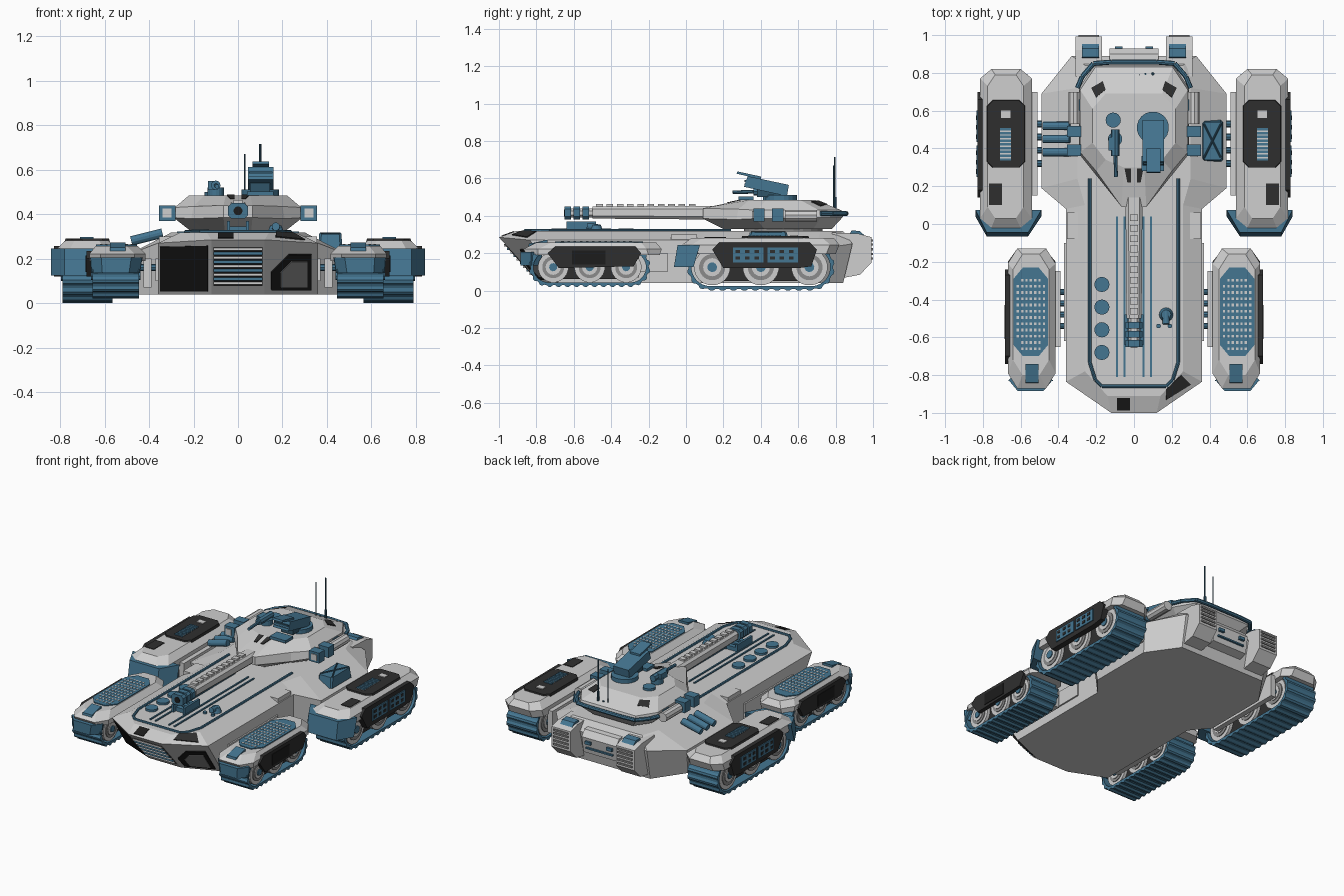
import bpy, bmesh, math
from mathutils import Vector as V
from mathutils.bvhtree import BVHTree

if "Cube" in bpy.data.objects:
    bpy.data.objects.remove(bpy.data.objects["Cube"])


def material(name, r, g, b):
    m = bpy.data.materials.new(name)
    m.diffuse_color = (r, g, b, 1)
    m.use_nodes = True
    m.node_tree.nodes["Principled BSDF"].inputs["Base Color"].default_value = m.diffuse_color
    return m


LIGHT = material("light grey", .62, .62, .62)
MID = material("mid grey", .26, .26, .26)
DARK = material("charcoal", .028, .028, .028)
BLACK = material("black", .012, .012, .012)
BLUE = material("steel blue", .058, .18, .285)
NAVY = material("deep blue", .03, .09, .14)


# Every primitive is a list of rings that is skinned and capped
def part(name, mat, prims, both=False):
    for s in ((1, -1) if both else (1,)):
        bm = bmesh.new()
        for rings in prims:
            vs = [[bm.verts.new((p[0] * s, p[1], p[2])) for p in r] for r in rings]
            n = len(vs[0])
            for a, b in zip(vs, vs[1:]):
                for i in range(n):
                    bm.faces.new((a[i], a[(i + 1) % n], b[(i + 1) % n], b[i]))
            if rings[0] is not rings[-1]:
                bm.faces.new(vs[0])
                bm.faces.new(vs[-1])
            else:
                bmesh.ops.remove_doubles(bm, verts=vs[0] + vs[-1], dist=1e-6)
        bmesh.ops.recalc_face_normals(bm, faces=bm.faces)
        me = bpy.data.meshes.new(name)
        bm.to_mesh(me)
        bm.free()
        me.materials.append(mat)
        ob = bpy.data.objects.new(name + (("_right" if s > 0 else "_left") if both else ""), me)
        bpy.context.collection.objects.link(ob)
    return ob


def octo(x0, x1, y0, y1, cx, cy, z):
    return [(x0 + cx, y0, z), (x1 - cx, y0, z), (x1, y0 + cy, z), (x1, y1 - cy, z),
            (x1 - cx, y1, z), (x0 + cx, y1, z), (x0, y1 - cy, z), (x0, y0 + cy, z)]


def box(x0, x1, y0, y1, z0, z1):
    return [[(x0, y0, z), (x1, y0, z), (x1, y1, z), (x0, y1, z)] for z in (z0, z1)]


def prof(x0, x1, pts):
    return [[(x, y, z) for y, z in pts] for x in (x0, x1)]


def cyl(p, q, r, n=16, r2=None):
    p, q = V(p), V(q)
    d = (q - p).normalized()
    u = d.orthogonal().normalized()
    w = d.cross(u)
    return [[c + (u * math.cos(2 * math.pi * i / n) + w * math.sin(2 * math.pi * i / n)) * k for i in range(n)]
            for c, k in ((p, r), (q, r2 or r))]


def tube(pts, r):
    return [cyl(a, b, r, 8) for a, b in zip(pts, pts[1:])]


def sym(pts):
    return list(pts) + [(-x, y, z) for x, y, z in reversed(pts)]


def decal(name, target, mat, pts, d, up=.004):
    me = target.data
    tree = BVHTree.FromPolygons([v.co for v in me.vertices], [list(p.vertices) for p in me.polygons])
    lo, hi = [], []
    for p in pts:
        loc, nor, _, _ = tree.ray_cast(V(p) - V(d) * 3, V(d))
        if loc is None:
            return
        lo.append(loc - nor * .002)
        hi.append(loc + nor * up)
    part(name, mat, [[lo, hi]])


# Hull: three stacked outlines, undercut nose and wide rear sponsons
low = [(.12, -.78, .04), (.36, -.68, .04), (.36, .08, .04), (.46, .2, .04), (.46, .64, .04), (.32, .84, .04)]
mid = [(.12, -1, .285), (.36, -.835, .27), (.36, .08, .27), (.49, .19, .22), (.49, .69, .22), (.33, .89, .25)]
top = [(.14, -.91, .318), (.26, -.78, .318), (.26, .1, .318), (.3, .24, .318), (.3, .72, .318), (.26, .84, .318)]
hull = part("hull", LIGHT, [[sym(low), sym(mid), sym(top)]])

# Nose panels and grille
DN, FW = (0, 0, -1), (0, 1, 0)
decal("nose_black_panel", hull, BLACK, [(-.35, 0, .055), (-.135, 0, .055), (-.135, 0, .26), (-.35, 0, .255)], FW)
decal("nose_hatch", hull, BLACK, [(.15, 0, .06), (.33, 0, .06), (.33, 0, .22), (.23, 0, .22), (.15, 0, .14)], FW)
decal("nose_hatch_core", hull, MID, [(.19, 0, .075), (.31, 0, .075), (.31, 0, .19), (.24, 0, .19), (.19, 0, .14)], FW, .007)
decal("nose_grille_back", hull, DARK, [(-.11, 0, .08), (.11, 0, .08), (.11, 0, .25), (-.11, 0, .25)], FW)
for k, m in ((0, LIGHT), (1, BLUE)):
    bars = []
    for i in range(k, 9, 2):
        z = .09 + i * .019
        y = -.78 - (z - .04) * .22 / .245
        bars.append(box(-.11, .11, y - .012, y + .02, z - .006, z + .006))
    part("nose_grille_bars", m, bars)
decal("nose_patch_centre", hull, BLACK, [(-.09, -.985, 0), (-.02, -.985, 0), (-.02, -.92, 0), (-.09, -.92, 0)], DN)
decal("nose_patch_side", hull, DARK, [(.17, -.93, 0), (.30, -.85, 0), (.25, -.80, 0), (.17, -.875, 0)], DN)

# Deck fittings
part("deck_rim", BLUE, tube(sym([(.17, -.86, .32), (.205, -.825, .32), (.235, -.73, .32), (.235, .24, .32)][::-1]), .009))
part("deck_ribs", BLUE, [box(x - .005, x + .005, -.81, .04, .315, .325) for x in (-.09, -.05, .05, .09)])
part("deck_hatches", BLUE, [cyl((-.17, y, .31), (-.17, y, .332), .04) for y in (-.32, -.44, -.56, -.68)])
part("deck_periscope", BLUE, [cyl((.17, -.48, .31), (.17, -.48, .35), .04, 16, .025),
                              cyl((.17, -.53, .345), (.17, -.46, .335), .018),
                              cyl((.13, -.54, .31), (.13, -.54, .33), .012), cyl((.19, -.54, .31), (.19, -.54, .33), .012)])
part("gun_travel_lock", BLUE, [box(-.045, .045, y - .015, y + .015, .315, .345) for y in (-.5, -.55, -.6)]
     + [box(-.05, -.035, -.64, -.48, .315, .37), box(.035, .05, -.64, -.48, .315, .37)])
part("hull_side_pads", LIGHT, [box(.29, .355, -.08, .06, .26, .3), box(.33, .37, -.62, -.1, .1, .2)], True)
part("deck_cooler", BLUE, [[octo(.36, .47, .33, .55, .01, .01, .24), octo(.365, .465, .34, .54, .01, .01, .31)]])
part("deck_cooler_ribs", NAVY, [tube([(.37, .35, .312), (.46, .53, .312)], .005)[0], tube([(.46, .35, .312), (.37, .53, .312)], .005)[0]])
part("exhaust_pipes", BLUE, [cyl((-.34, y, .315), (-.48, y, .28), .022, 12) for y in (.38, .45, .52)])

# Rear blocks and rear plate
part("rear_block", LIGHT, [prof(.17, .31, [(.78, .31), (.92, .305), (.993, .285), (.993, .15), (.93, .085), (.8, .06)])], True)
part("rear_block_slats", MID, [box(.185, .295, .985, 1, z, z + .012) for z in (.165, .19, .215, .24, .262)], True)
part("rear_block_cap", BLUE, [prof(.185, .275, [(.87, .29), (.885, .322), (.93, .318), (.965, .285)])], True)
part("rear_locker", LIGHT, [prof(-.13, .13, [(.8, .29), (.9, .28), (.93, .24), (.91, .13), (.82, .1)])])
part("rear_locker_fittings", BLUE, [box(-.1, .1, .9, .93, .165, .175), box(-.1, -.06, .9, .94, .2, .22), box(.06, .1, .9, .94, .2, .22)])

# Turret
turret = part("turret", LIGHT, [[
    sym([(.06, .2, .33), (.15, .34, .33), (.22, .42, .33), (.22, .68, .33), (.15, .78, .33)]),
    sym([(.065, .09, .385), (.21, .27, .38), (.29, .37, .385), (.29, .72, .39), (.21, .84, .395)]),
    sym([(.065, .09, .44), (.2, .28, .435), (.285, .38, .43), (.285, .71, .43), (.205, .83, .43)]),
    sym([(.055, .3, .485), (.15, .34, .485), (.22, .43, .485), (.22, .61, .485), (.15, .69, .485)])]])
part("turret_ring", MID, [cyl((0, .52, .31), (0, .52, .345), .21, 24)])
part("turret_rear_rail", BLUE, tube(sym([(.3, .72, .412), (.275, .78, .412), (.215, .85, .412), (.12, .857, .412)]), .013))
for s in (1, -1):
    decal("turret_rear_patch", turret, DARK, [(s * .15, .71, 0), (s * .20, .67, 0), (s * .225, .72, 0), (s * .165, .755, 0)], DN)
    decal("turret_front_patch", turret, DARK, [(s * .015, .22, 0), (s * .035, .22, 0), (s * .05, .295, 0), (s * .015, .295, 0)], DN)
part("turret_cheek_box", BLUE, [box(.28, .355, .36, .42, .37, .44), box(.28, .355, .46, .52, .37, .44)], True)
part("turret_cheek_face", LIGHT, [box(.3, .34, .354, .36, .385, .425)], True)
part("turret_side_canister", LIGHT, [cyl((.315, .53, .4), (.315, .7, .4), .032, 10)], True)
part("turret_edge_lights", BLUE, [box(.2, .292, .6, .66, .405, .425)], True)

# Main gun with clamped muzzle
def gun_ring(w, z0, z1, y):
    return [(a, y, b) for a, b, _ in octo(-w, w, z0, z1, .015, .015, 0)]


part("gun_barrel", LIGHT, [[gun_ring(.045, .38, .452, .14), gun_ring(.04, .385, .45, -.5)],
                           [gun_ring(.03, .39, .44, -.48), gun_ring(.03, .39, .44, -.645)]])
part("gun_studs", LIGHT, [box(-.02, .02, y, y + .035, .445, .463) for y in [-.48 + .055 * i for i in range(10)]])
part("gun_muzzle_clamps", BLUE, [[gun_ring(.044, .38, .45, y), gun_ring(.044, .38, .45, y + .036)] for y in (-.65, -.602, -.554)])
part("gun_bore", BLACK, [cyl((0, -.64, .415), (0, -.653, .415), .02, 12)])

# Turret roof: launcher, machine gun, hatch, antennas
part("launcher_base", BLUE, [cyl((.1, .51, .48), (.1, .51, .512), .085, 20), box(.04, .16, .28, .36, .485, .503)])
part("launcher_mount", NAVY, [box(.055, .145, .38, .52, .5, .57)])
part("launcher_box", BLUE, [prof(.045, .16, [(.31, .555), (.33, .612), (.55, .565), (.54, .505)]),
                            prof(.065, .14, [(.27, .625), (.275, .637), (.4, .61), (.4, .595)])])
part("launcher_tubes", NAVY, [box(.05, .155, .314, .335, z, z + .012) for z in (.56, .58)])
part("roof_hatch", BLUE, [cyl((-.11, .55, .48), (-.11, .55, .5), .04)])
part("machine_gun", BLUE, [cyl((-.1, .45, .48), (-.1, .45, .52), .038), cyl((-.1, .5, .53), (-.1, .36, .53), .022, 8),
                           cyl((-.1, .4, .53), (-.095, .25, .525), .01, 8), box(-.135, -.105, .39, .46, .51, .55)])
part("antennas", NAVY, [cyl((.1, .795, .4), (.1, .795, .5), .009, 8), cyl((.1, .795, .5), (.1, .795, .715), .005, 6),
                        cyl((.03, .79, .4), (.03, .79, .67), .003, 6), cyl((.06, .795, .4), (.06, .795, .45), .006, 6)])


# Track pods
def belt(y0, y1, z, r, x, offs, k=128):
    L, A = y1 - y0, math.pi * r
    ring = []
    for i in range(k):
        s = i / k * 2 * (L + A)
        if s < L:
            y, a = y0 + s, -math.pi / 2
        elif s < L + A:
            y, a = y1, -math.pi / 2 + (s - L) / r
        elif s < 2 * L + A:
            y, a = y1 - (s - L - A), math.pi / 2
        else:
            y, a = y0, math.pi / 2 + (s - 2 * L - A) / r
        q = r + offs[i % 4]
        ring.append((x, y + q * math.cos(a), z + q * math.sin(a)))
    return ring


def pod(n, x0, x1, y0, y1, z, r, wheels):
    tread, flat = (0, 0, -.009, -.009), (-.024,) * 4
    o = [belt(y0, y1, z, r, x0, tread), belt(y0, y1, z, r, x1, tread),
         belt(y0, y1, z, r, x1, flat), belt(y0, y1, z, r, x0, flat)]
    part(n + "_track", BLUE, [o + [o[0]]], True)
    part(n + "_track_core", DARK, [box(x0 + .03, x1 - .03, y0, y1, z - r * .6, z + r * .7)], True)
    w = r * .78
    part(n + "_wheels", LIGHT, [cyl((x0 + .01, y, z), (x1 - .01, y, z), w, 20) for y in wheels]
         + [cyl((x0, y, z), (x1, y, z), w * .5, 16) for y in wheels], True)
    part(n + "_wheel_dish", MID, [cyl((x0 + .005, y, z), (x1 - .005, y, z), w * .72, 20) for y in wheels], True)
    part(n + "_hubs", BLUE, [cyl((x0 - .006, y, z), (x1 + .006, y, z), w * .27, 10) for y in wheels], True)


pod("front", .445, .655, -.735, -.295, .125, .105, (-.71, -.515, -.32))
pod("rear", .565, .79, .13, .67, .125, .125, (.14, .4, .66))

# Front fenders with perforated blue tops
part("front_fender", LIGHT, [[octo(.415, .668, -.85, -.14, .05, .06, .19), octo(.415, .668, -.87, -.13, .05, .08, .222),
                              octo(.45, .64, -.80, -.16, .05, .08, .257)]], True)
part("front_fender_screen", BLUE, [[octo(.455, .638, -.7, -.23, .05, .06, .25), octo(.455, .638, -.7, -.23, .05, .06, .263)]], True)
part("front_fender_holes", LIGHT, [box(x - .006, x + .006, y - .007, y + .007, .26, .265)
     for x in [.477 + .023 * i for i in range(7)] for y in [-.66 + .033 * j for j in range(12)] if not
     ((x < .49 or x > .6) and (y < -.62 or y > -.3))], True)
part("front_mudguard", BLUE, [[octo(.44, .66, -.885, -.77, .05, .06, .135), octo(.43, .665, -.885, -.77, .05, .06, .205)],
                              prof(.505, .575, [(-.85, .2), (-.84, .25), (-.74, .272), (-.74, .24)])], True)
part("front_side_panel", DARK, [prof(.655, .682, [(-.74, .2), (-.7, .235), (-.27, .235), (-.24, .2), (-.28, .13), (-.68, .12)])], True)
part("front_side_panel_insert", BLACK, [box(.68, .686, -.61, -.43, .14, .215)], True)

# Rear fenders with vents
part("rear_fender", LIGHT, [[octo(.54, .815, .02, .8, .05, .05, .195), octo(.54, .815, -.02, .82, .06, .05, .245),
                             octo(.585, .775, .03, .79, .04, .06, .282)]], True)
part("rear_fender_vent", DARK, [[octo(.57, .79, .29, .665, .03, .04, .25), octo(.58, .775, .3, .655, .03, .03, .291)]], True)
part("rear_fender_louvres", BLUE, [box(.65, .71, .335 + .02 * i, .348 + .02 * i, .285, .298) for i in range(9)], True)
part("rear_fender_louvre_gaps", LIGHT, [box(.65, .71, .335, .505, .285, .294), box(.655, .705, .56, .6, .285, .296)], True)
part("rear_fender_patch", DARK, [box(.7, .768, .1, .215, .278, .286)], True)
part("rear_mudguard", BLUE, [[[(.49, .04, .125), (.56, -.065, .125), (.78, -.065, .125), (.84, .04, .125)],
                              [(.49, .075, .245), (.56, -.045, .245), (.78, -.045, .245), (.84, .075, .245)]]], True)
part("rear_side_panel", DARK, [prof(.79, .828, [(.14, .22), (.18, .258), (.66, .258), (.7, .22), (.67, .13), (.6, .12), (.2, .12)])], True)
part("rear_side_grilles", BLUE, [box(.825, .834, y, y + .165, .15, .23) for y in (.25, .435)], True)
part("rear_side_grille_slots", DARK, [box(.83, .837, y + .015 + .05 * i, y + .04 + .05 * i, z, z + .018)
     for y in (.25, .435) for i in range(3) for z in (.165, .2)], True)

# Suspension plates and arms linking pods to the hull
part("front_suspension_plate", LIGHT, [box(.39, .425, -.65, -.25, .07, .2)], True)
part("rear_suspension_plate", LIGHT, [box(.51, .545, .15, .7, .07, .22)], True)
part("suspension_arms", BLUE, [cyl((.34, y, .16), (.45, y, .16), .016, 8) for y in (-.36, -.42, -.48, -.54)]
     + [cyl((.45, y, .16), (.57, y, .16), .018, 8) for y in (.32, .39, .46, .53)], True)
